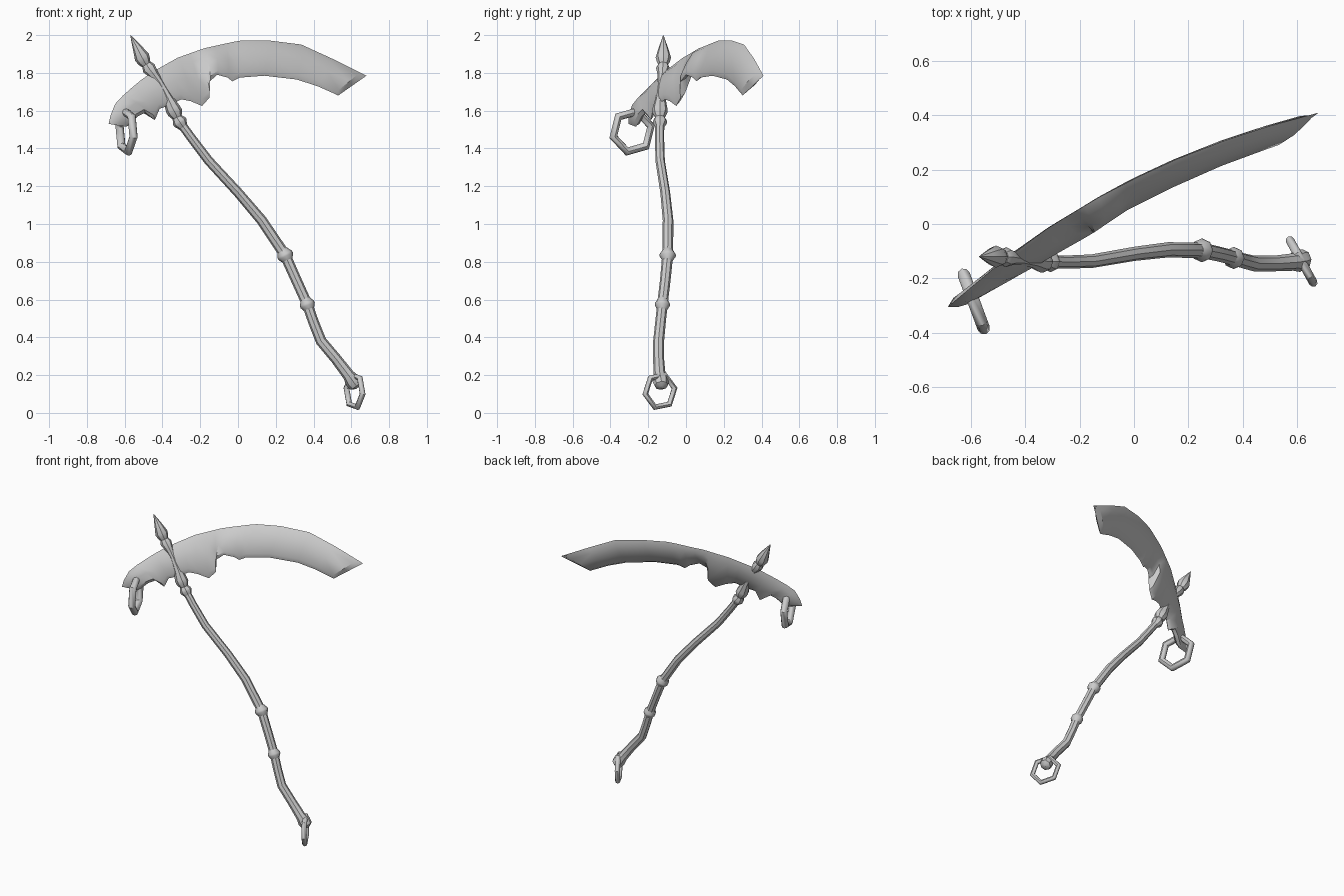
import bpy, bmesh, math
from mathutils import Vector, Matrix

if "Cube" in bpy.data.objects:
    bpy.data.objects.remove(bpy.data.objects["Cube"])

metal = bpy.data.materials.new("plain_grey")
metal.use_nodes = True
GREY = (0.6, 0.6, 0.6, 1)
metal.diffuse_color = GREY
metal.node_tree.nodes["Principled BSDF"].inputs["Base Color"].default_value = GREY


def finish(name, bm, angle):
    bmesh.ops.remove_doubles(bm, verts=bm.verts, dist=0.0005)
    bmesh.ops.recalc_face_normals(bm, faces=bm.faces)
    mesh = bpy.data.meshes.new(name)
    bm.to_mesh(mesh)
    bm.free()
    mesh.materials.append(metal)
    obj = bpy.data.objects.new(name, mesh)
    bpy.context.collection.objects.link(obj)
    bpy.ops.object.select_all(action='DESELECT')
    obj.select_set(True)
    bpy.context.view_layer.objects.active = obj
    bpy.ops.object.shade_smooth_by_angle(angle=math.radians(angle))
    return obj


def bridge(bm, rows, closed):
    """Quads between neighbouring rows of vertices."""
    for a, b in zip(rows, rows[1:]):
        n = len(a)
        for i in range(n if closed else n - 1):
            j = (i + 1) % n
            bm.faces.new((a[i], a[j], b[j], b[i]))


def sweep(name, path, sides=8, angle=40):
    """Round rod through (x, y, z, radius) stations."""
    bm = bmesh.new()
    pts = [Vector(p[:3]) for p in path]
    rings = []
    for i, p in enumerate(pts):
        axis = (pts[min(i + 1, len(pts) - 1)] - pts[max(i - 1, 0)]).normalized()
        u = axis.cross(Vector((0, 1, 0))).normalized()
        v = axis.cross(u)
        turn = [math.tau * k / sides for k in range(sides)]
        rings.append([bm.verts.new(p + path[i][3] * (u * math.cos(t) + v * math.sin(t)))
                      for t in turn])
    bridge(bm, rings, True)
    bm.faces.new(rings[0])
    bm.faces.new(rings[-1])
    return finish(name, bm, angle)


def lerp_table(table, x):
    for (x0, y0), (x1, y1) in zip(table, table[1:]):
        if x <= x1:
            return y0 + (y1 - y0) * (x - x0) / (x1 - x0)
    return table[-1][1]


# Crooked shaft with a rounded foot
sweep("shaft", [
    (.635, -.13, .135, .012), (.625, -.13, .145, .036), (.607, -.135, .17, .042),
    (.585, -.14, .2, .032), (.52, -.145, .285, .029), (.44, -.145, .38, .029),
    (.40, -.135, .48, .028), (.367, -.125, .574, .028), (.31, -.11, .7, .028),
    (.25, -.097, .834, .029), (.125, -.095, 1.02, .028), (0, -.11, 1.167, .026),
    (-.156, -.137, 1.336, .025), (-.25, -.14, 1.46, .024), (-.315, -.138, 1.55, .024)])


# Knuckle beads along the shaft
def bead(name, centre, direction, radius):
    c, d = Vector(centre), Vector(direction).normalized()
    stations = ((-.035, .6), (-.006, 1), (.006, 1), (.035, .6))
    sweep(name, [(*(c + d * s), radius * k) for s, k in stations])


bead("upper_bead", (-.308, -.138, 1.54), (-.55, 0, .83), .038)
bead("middle_bead", (.25, -.097, .834), (-.45, .03, .86), .043)
bead("lower_bead", (.367, -.125, .574), (-.35, .05, .9), .04)

# Waisted socket that grips the blade
sweep("blade_socket", [
    (-.32, -.138, 1.56, .024), (-.333, -.138, 1.59, .04), (-.345, -.138, 1.61, .04),
    (-.37, -.135, 1.665, .027), (-.415, -.13, 1.75, .02), (-.445, -.125, 1.79, .026),
    (-.472, -.122, 1.825, .037), (-.484, -.121, 1.845, .026)])

# Pointed finial
sweep("spear_tip", [
    (-.482, -.121, 1.838, .022), (-.495, -.12, 1.858, .034), (-.508, -.12, 1.882, .041),
    (-.535, -.12, 1.935, .024), (-.57, -.12, 2.0, .001)])

# Curved blade: spine and ragged cutting edge
spine_z = [(-.685, 1.53), (-.665, 1.62), (-.6, 1.69), (-.48, 1.79), (-.32, 1.88),
           (-.18, 1.93), (.01, 1.972), (.17, 1.972), (.335, 1.95), (.51, 1.87), (.68, 1.785)]
spine_y = [(-.685, -.305), (-.494, -.145), (-.31, -.01), (-.127, .1), (.057, .195),
           (.24, .275), (.46, .35), (.68, .41)]
edge_y = [(-.685, -.31), (-.59, -.265), (-.35, -.14), (-.16, -.035), (-.03, .055),
          (.24, .19), (.53, .3), (.68, .41)]
# Columns: spine x, edge x, edge z
columns = [
    (-.685, -.59, 1.515), (-.675, -.57, 1.53), (-.65, -.53, 1.57), (-.61, -.49, 1.59),
    (-.56, -.44, 1.55), (-.52, -.415, 1.61), (-.46, -.36, 1.63), (-.38, -.3, 1.66),
    (-.32, -.25, 1.65), (-.26, -.19, 1.625), (-.21, -.15, 1.67), (-.18, -.15, 1.755),
    (-.13, -.11, 1.79), (-.07, -.055, 1.775), (-.03, -.03, 1.755), (.02, .01, 1.775),
    (.16, .14, 1.785), (.335, .31, 1.765), (.5, .42, 1.73), (.645, .51, 1.69),
    (.68, .53, 1.68)]
profile = [(0, 0), (.18, .02), (.5, .024), (.88, .017), (1, 0)]
normal = Vector((.45, -.82, .35))
bm = bmesh.new()
for side in (1, -1):
    rows = []
    for i, (sx, ex, ez) in enumerate(columns):
        top = Vector((sx, lerp_table(spine_y, sx), lerp_table(spine_z, sx)))
        low = Vector((ex, lerp_table(edge_y, ex), ez))
        full = 0 if i in (0, len(columns) - 1) else side
        rows.append([bm.verts.new(top.lerp(low, t) + normal * h * full)
                     for t, h in profile])
    bridge(bm, rows, False)
finish("blade", bm, 35)


# Six-sided hanging rings
def hex_ring(name, centre, across, major, minor, offset):
    u, v = Vector(across).normalized(), Vector((0, 0, 1))
    bm = bmesh.new()
    rings = []
    for k in range(6):
        a = math.radians(offset + 60 * k)
        out = u * math.cos(a) + v * math.sin(a)
        side = u.cross(v)
        rings.append([bm.verts.new(Vector(centre) + out * (major + minor * math.cos(t))
                                   + side * minor * math.sin(t))
                      for t in (math.tau * m / 8 for m in range(8))])
    bridge(bm, rings + rings[:1], True)
    finish(name, bm, 50)


hex_ring("blade_ring", (-.59, -.285, 1.49), (-.35, .94, 0), .11, .023, 15)
hex_ring("foot_ring", (.617, -.138, .115), (-.48, .87, 0), .09, .016, 10)
